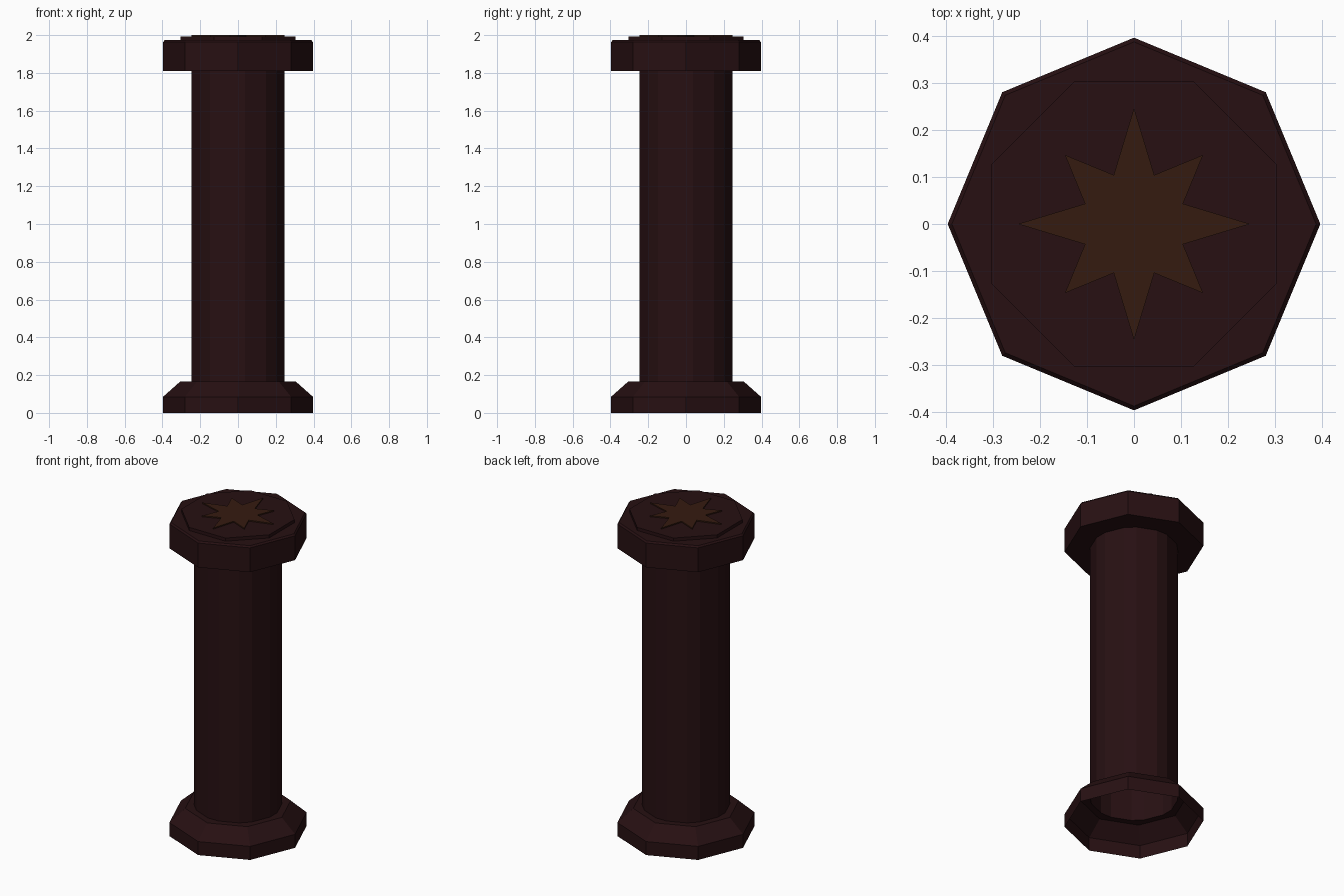
import bpy, bmesh
from math import sin, cos, pi
from mathutils import Vector

if "Cube" in bpy.data.objects:
    bpy.data.objects.remove(bpy.data.objects["Cube"])


def material(name, rgb):
    m = bpy.data.materials.new(name)
    m.diffuse_color = (*rgb, 1)
    m.use_nodes = True
    m.node_tree.nodes["Principled BSDF"].inputs["Base Color"].default_value = m.diffuse_color
    return m


dark_wood = material("dark_wood", (0.020, 0.005, 0.006))
inlay = material("inlay", (0.036, 0.011, 0.005))


def octagon(r, bevel=0.0, turn=0.0):
    """16 points: an octagon whose corners are cut back by `bevel`."""
    c = [Vector((r * cos(turn + i * pi / 4), r * sin(turn + i * pi / 4))) for i in range(8)]
    pts = []
    for i in range(8):
        for j in (i - 1, (i + 1) % 8):
            pts.append(c[i] + (c[j] - c[i]).normalized() * bevel)
    return pts


def loft(name, rings, mat):
    """Skin a stack of (outline, z) rings; bottom open, top capped."""
    bm = bmesh.new()
    loops = [[bm.verts.new((p[0], p[1], z)) for p in pts] for pts, z in rings]
    n = len(loops[0])
    for a, b in zip(loops, loops[1:]):
        for i in range(n):
            j = (i + 1) % n
            bm.faces.new((a[i], a[j], b[j], b[i]))
    bm.faces.new(loops[-1])
    bmesh.ops.remove_doubles(bm, verts=bm.verts, dist=1e-5)
    me = bpy.data.meshes.new(name)
    bm.to_mesh(me)
    bm.free()
    me.materials.append(mat)
    ob = bpy.data.objects.new(name, me)
    bpy.context.collection.objects.link(ob)
    return ob


# Hollow column: flared base, bevelled shaft and overhanging cap
outer = octagon(0.397)
shaft = octagon(0.2625, 0.04)
loft("column", [
    (outer, 0.0), (outer, 0.085), (octagon(0.305), 0.167),
    (shaft, 0.167), (shaft, 1.81),
    (outer, 1.81), (outer, 1.963), (octagon(0.388), 1.973),
], dark_wood)

# Raised octagonal plate on the cap, turned half a side
plate = octagon(0.33, 0, pi / 8)
loft("top_plate", [(plate, 1.97), (plate, 1.993)], dark_wood)

# Eight-pointed star inlay
radii = (0.247, 0.113, 0.208, 0.113)
star = [(radii[i % 4] * cos(i * pi / 8), radii[i % 4] * sin(i * pi / 8)) for i in range(16)]
loft("star_inlay", [(star, 1.99), (star, 2.0)], inlay)
